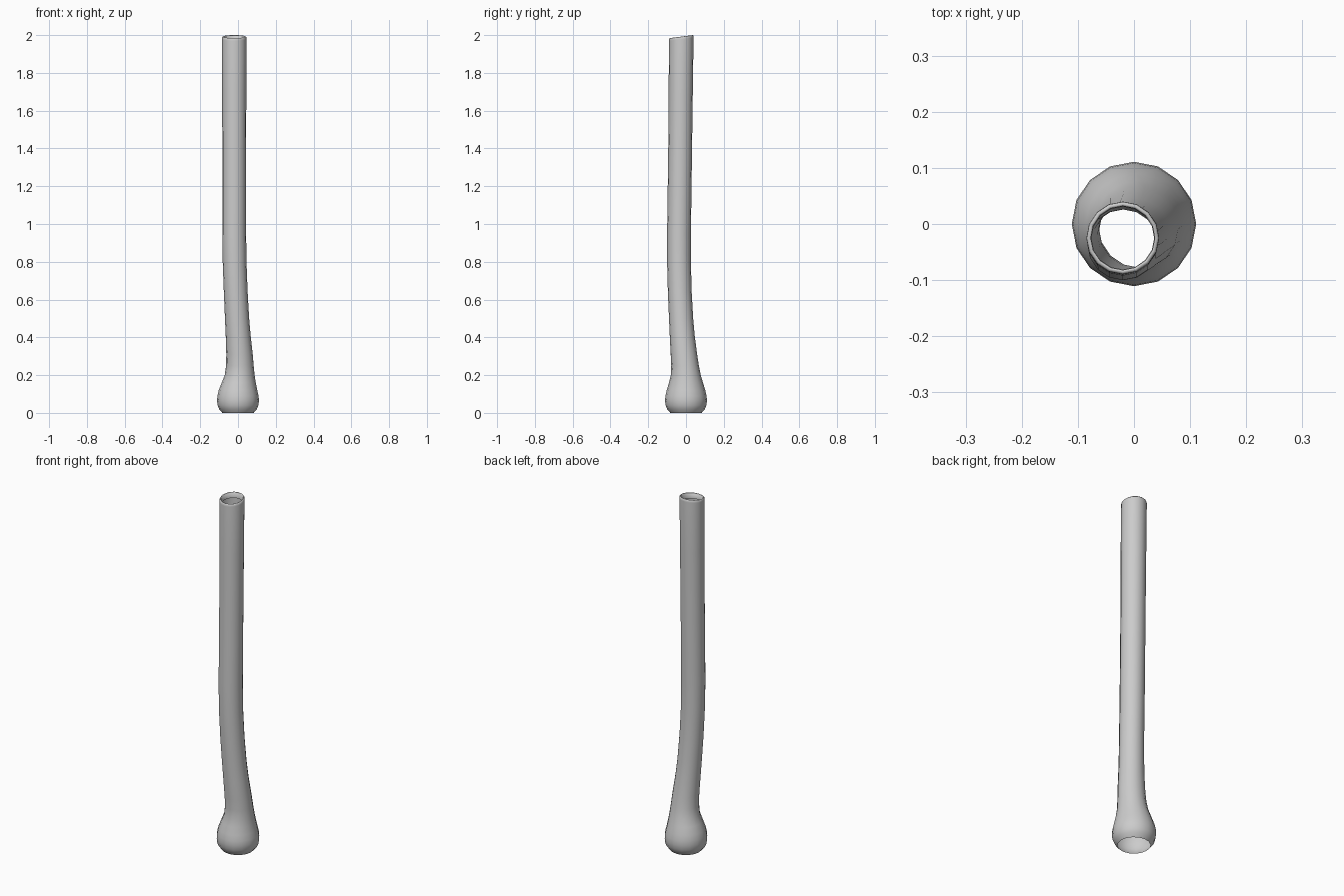
import bpy, bmesh, math

SIDES = 16

# centreline and radius stations: x, y, z, radius, tilt of the ring along y
RINGS = [
    (0, 0, 0, 0.083, 0), (0, 0, 0.02, 0.1, 0), (0, 0, 0.04, 0.108, 0),
    (0, 0, 0.065, 0.111, 0), (0, 0, 0.09, 0.109, 0), (0, 0, 0.12, 0.102, 0),
    (0.004, 0, 0.16, 0.09, 0), (0.009, -0.001, 0.2, 0.079, 0),
    (0.010, -0.005, 0.25, 0.073, 0), (0.008, -0.011, 0.31, 0.07, 0),
    (0.001, -0.02, 0.41, 0.066, 0), (-0.005, -0.026, 0.5, 0.064, 0),
    (-0.012, -0.033, 0.64, 0.063, 0), (-0.018, -0.037, 0.8, 0.063, 0),
    (-0.02, -0.037, 0.95, 0.063, 0), (-0.02, -0.035, 1.1, 0.063, 0),
    (-0.02, -0.031, 1.4, 0.063, 0), (-0.02, -0.028, 1.7, 0.064, 0),
    # tilted top rim rolling inward to a short lip
    (-0.02, -0.025, 1.978, 0.065, 0.13), (-0.02, -0.025, 1.988, 0.0645, 0.13),
    (-0.02, -0.025, 1.992, 0.061, 0.13), (-0.02, -0.025, 1.99, 0.057, 0.13),
    (-0.02, -0.025, 1.96, 0.056, 0.13),
]

# hollow tube, open at both ends
bm = bmesh.new()
loops = []
for x, y, z, r, tilt in RINGS:
    loop = []
    for i in range(SIDES):
        a = 2 * math.pi * i / SIDES
        dy = r * math.sin(a)
        loop.append(bm.verts.new((x + r * math.cos(a), y + dy, z + tilt * dy)))
    loops.append(loop)
for low, high in zip(loops, loops[1:]):
    for i in range(SIDES):
        j = (i + 1) % SIDES
        bm.faces.new((low[i], low[j], high[j], high[i])).smooth = True

mesh = bpy.data.meshes.new("hollow_pole")
bm.to_mesh(mesh)
bm.free()
pole = bpy.data.objects.new("hollow_pole", mesh)
bpy.context.collection.objects.link(pole)
